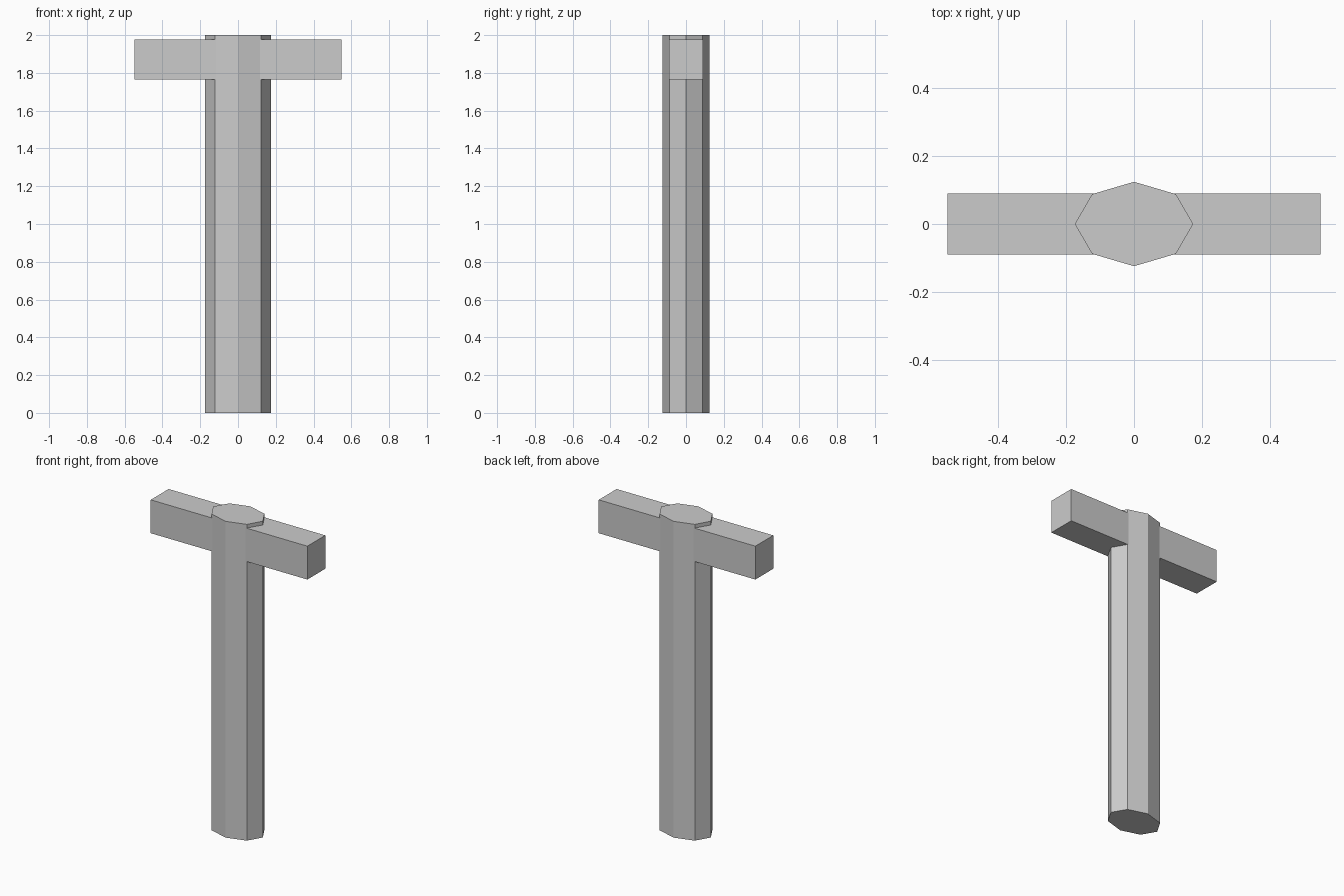
import bpy

if "Cube" in bpy.data.objects:
    bpy.data.objects.remove(bpy.data.objects["Cube"])


def finish(name, size):
    """Name the active part, scale it and bake the scale in."""
    obj = bpy.context.object
    obj.name = name
    obj.scale = size
    bpy.ops.object.transform_apply(location=False, rotation=False, scale=True)
    return obj


# Upright shaft: flattened eight-sided post
bpy.ops.mesh.primitive_cylinder_add(vertices=8, radius=1, depth=2, location=(0, 0, 1))
finish("shaft", (0.174, 0.124, 1))

# Crossbar: square-cut beam running through the shaft near its top
bpy.ops.mesh.primitive_cube_add(size=1, location=(0, 0, 1.871))
finish("crossbar", (1.096, 0.179, 0.211))
